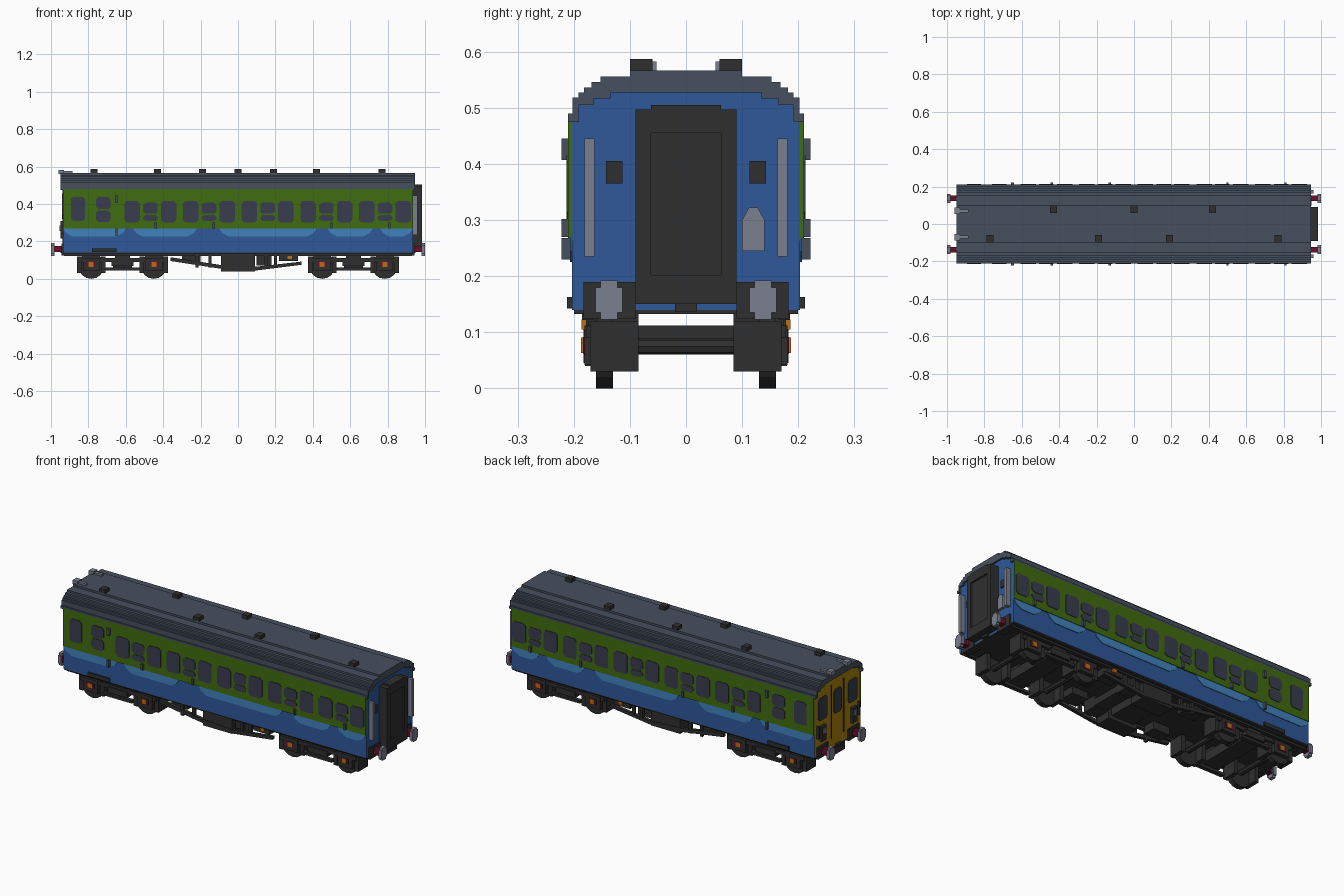
import bpy, bmesh
from mathutils import Vector, Matrix

cube = bpy.data.objects.get("Cube")
if cube:
    bpy.data.objects.remove(cube, do_unlink=True)


def material(name, r, g, b):
    m = bpy.data.materials.new(name)
    m.use_nodes = True
    col = [(c / 255 / 12.92 if c < 11 else ((c / 255 + 0.055) / 1.055) ** 2.4) for c in (r, g, b)] + [1]
    m.diffuse_color = col
    m.node_tree.nodes["Principled BSDF"].inputs["Base Color"].default_value = col
    return m


GREEN = material("leaf green", 64, 108, 16)
BLUE = material("deep blue", 46, 88, 154)
SKY = material("light blue", 64, 130, 190)
ROOF = material("roof slate", 70, 80, 94)
BLACK = material("underframe black", 47, 47, 47)
GREY = material("light grey", 122, 128, 142)
YELLOW = material("warning yellow", 172, 132, 14)
MAROON = material("maroon", 105, 14, 44)
ORANGE = material("orange", 184, 112, 20)
GLASS = material("dark glass", 56, 61, 78)


def box(x0, x1, y0, y1, z0, z1):
    """Box given by its limits."""
    def add(bm):
        size = Vector((x1 - x0, y1 - y0, z1 - z0))
        mid = Vector((x0 + x1, y0 + y1, z0 + z1)) / 2
        bmesh.ops.create_cube(bm, size=1, matrix=Matrix.Translation(mid) @ Matrix.Diagonal((*size, 1)))
    return add


def prism(pts, axis, a, b):
    """Outline extruded along x (points are y, z) or y (points are x, z)."""
    def add(bm):
        place = (lambda p, t: (t, p[0], p[1])) if axis == "x" else (lambda p, t: (p[0], t, p[1]))
        face = bm.faces.new([bm.verts.new(place(p, a)) for p in pts])
        ext = bmesh.ops.extrude_face_region(bm, geom=[face])
        move = Vector(place((0, 0), b - a))
        bmesh.ops.translate(bm, vec=move, verts=[v for v in ext["geom"] if isinstance(v, bmesh.types.BMVert)])
    return add


def disc(x, y0, y1, z, r, sides=16):
    def add(bm):
        mat = Matrix.Translation((x, (y0 + y1) / 2, z)) @ Matrix.Rotation(1.5708, 4, "X")
        bmesh.ops.create_cone(bm, cap_ends=True, segments=sides, radius1=r, radius2=r, depth=y1 - y0, matrix=mat)
    return add


def part(name, mat, shapes, mirror=False):
    bm = bmesh.new()
    for s in shapes:
        s(bm)
    bmesh.ops.recalc_face_normals(bm, faces=bm.faces)
    me = bpy.data.meshes.new(name)
    bm.to_mesh(me)
    bm.free()
    me.materials.append(mat)
    ob = bpy.data.objects.new(name, me)
    bpy.context.collection.objects.link(ob)
    if mirror:
        mod = ob.modifiers.new("both_sides", "MIRROR")
        mod.use_axis = (False, True, False)
        mod.use_mirror_merge = False
    return ob


def both(half):
    """Full outline from its +y half."""
    return half + [(-y, z) for y, z in reversed(half)]


def notched(u, z0, z1, w, n=0.012):
    """Rectangle with cut corners, centred on u."""
    h = w / 2
    return [(u - h, z0 + n), (u - h + n, z0), (u + h - n, z0), (u + h, z0 + n),
            (u + h, z1 - n), (u + h - n, z1), (u - h + n, z1), (u - h, z1 - n)]


# body, with a yellow cab end
arch = [(0.192, 0.475), (0.192, 0.505), (0.165, 0.505), (0.165, 0.517), (0.135, 0.517), (0.135, 0.527)]
body = part("body", BLUE, [prism(both([(0.203, 0.14), (0.203, 0.475)] + arch), "x", -0.935, 0.935)])
body.data.materials.append(YELLOW)
for f in body.data.polygons:
    if f.normal.x < -0.9:
        f.material_index = 1
part("side_panel", GREEN, [box(-0.935, 0.935, 0.19, 0.21, 0.268, 0.48)], True)
waves = [(-0.935, -0.6), (-0.56, -0.22), (-0.1, 0.42), (0.48, 0.72), (0.76, 0.935)]
part("wave_stripe", SKY, [prism([(a, 0.268), (a + 0.015, 0.245), (a + 0.05, 0.225), (b - 0.05, 0.225),
                                 (b - 0.015, 0.245), (b, 0.268)], "y", 0.2, 0.207) for a, b in waves], True)

# stepped roof with vents and horns
steps = [(0.21, 0.49), (0.202, 0.518), (0.192, 0.527), (0.182, 0.536), (0.168, 0.546), (0.152, 0.556), (0.1, 0.567)]
outer = [(0.21, 0.475)]
for y, z in steps:
    outer += [(y, outer[-1][1]), (y, z)]
ring = both(outer[1:]) + [(-y, z) for y, z in arch] + list(reversed(arch))
part("roof", ROOF, [prism(ring, "x", -0.95, 0.945)])
vents = [(-0.77, -1), (-0.43, 1), (-0.19, -1), (0, 1), (0.19, -1), (0.42, 1), (0.77, -1)]
part("roof_vent", BLACK, [box(x - 0.018, x + 0.018, s * 0.08 - 0.02, s * 0.08 + 0.02, 0.56, 0.587) for x, s in vents])
part("horn", GREY, [box(-0.94, -0.885, 0.062, 0.078, 0.56, 0.577), box(-0.96, -0.93, 0.053, 0.087, 0.56, 0.583)], True)

# side windows: five groups of three, the middle one split
wide, split = 0.083, 0.078
panes = [prism(notched(-0.855, 0.31, 0.437, 0.075), "y", 0.209, 0.213)]
for z0, z1 in ((0.305, 0.365), (0.372, 0.437)):
    panes.append(prism(notched(-0.72, z0, z1, split), "y", 0.209, 0.213))
for g in range(5):
    x = -0.566 + g * 0.3137
    for dx in (0, 0.195):
        panes.append(prism(notched(x + dx, 0.302, 0.415, wide), "y", 0.209, 0.213))
    for z0, z1 in ((0.308, 0.342), (0.348, 0.407)):
        panes.append(prism(notched(x + 0.0975, z0, z1, split), "y", 0.209, 0.213))
part("side_windows", GLASS, panes, True)

# door fittings and footsteps
part("door_handle", ROOF, [box(x - 0.006, x + 0.006, 0.2, 0.222, 0.27, 0.302) for x in (-0.44, -0.13, 0.5, 0.81)]
     + [box(-0.656, -0.644, 0.2, 0.222, 0.23, 0.268)], True)
part("door_light", ROOF, [box(-0.658, -0.642, 0.2, 0.222, 0.407, 0.445)], True)
part("footstep", BLACK, [box(-0.78, -0.65, 0.2, 0.212, 0.142, 0.163)], True)

# gangway end
part("gangway", BLACK, [prism(both([(0.09, 0.15), (0.09, 0.497), (0.06, 0.497), (0.06, 0.505)]), "x", 0.93, 0.975)])
part("gangway_frame", BLACK, [box(0.97, 0.985, 0.062, 0.09, 0.15, 0.497)], True)
part("gangway_rails", BLACK, [box(0.97, 0.985, -0.062, 0.062, 0.455, 0.505),
                              box(0.97, 0.985, -0.062, 0.062, 0.15, 0.202)])
part("end_handrail", GREY, [box(0.93, 0.96, 0.163, 0.181, 0.235, 0.445)], True)
part("end_lamp", BLACK, [box(0.93, 0.941, 0.113, 0.143, 0.365, 0.405)], True)
part("end_cabinet", GREY, [prism([(0.1, 0.245), (0.14, 0.245), (0.14, 0.3), (0.128, 0.322),
                                  (0.112, 0.322), (0.1, 0.3)], "x", 0.93, 0.95)])

# cab end
part("cab_windows", GLASS, [prism(notched(y, z0, 0.455, w), "x", -0.94, -0.934)
                            for y, z0, w in ((-0.132, 0.33, 0.078), (0, 0.32, 0.065), (0.132, 0.33, 0.078))])
part("cab_door_edge", BLACK, [box(-0.939, -0.93, 0.052, 0.056, 0.19, 0.49)], True)
part("cab_lamp", BLACK, [box(-0.95, -0.93, 0.115, 0.155, 0.215, 0.3)], True)
part("cab_lamp_lens", GREY, [box(-0.954, -0.945, 0.123, 0.147, 0.255, 0.285)], True)
part("cab_handrail", BLACK, [box(-0.95, -0.93, 0.176, 0.185, 0.24, 0.31)], True)

# buffers and headstocks on both ends
for name, s in (("gangway", 1), ("cab", -1)):
    def span(a, b, *rest):
        return box(min(s * a, s * b), max(s * a, s * b), *rest)
    part(name + "_headstock", BLACK, [span(0.9, 0.943, 0.09, 0.183, 0.125, 0.19)], True)
    part(name + "_buffer_shaft", MAROON, [span(0.93, 0.982, 0.122, 0.152, 0.143, 0.175)], True)
    part(name + "_buffer_head", GREY, [span(0.98, 1, 0.113, 0.161, 0.135, 0.18),
                                       span(0.98, 1, 0.122, 0.152, 0.123, 0.192)], True)
    part(name + "_coupling", BLACK, [span(0.93, 0.95, -0.02, 0.02, 0.137, 0.15)])

# underframe
part("floor_frame", BLACK, [box(-0.935, 0.935, -0.2, 0.2, 0.133, 0.141)])
part("sole_bar", BLACK, [box(-0.93, 0.93, 0.165, 0.185, 0.122, 0.136)], True)

# bogies
for name, c in (("cab", -0.6175), ("gangway", 0.6175)):
    axles = [c - 0.1675, c + 0.1675]
    part(name + "_bogie_wheels", BLACK, [disc(x, 0.13, 0.16, 0.07, 0.07) for x in axles], True)
    part(name + "_bogie_axles", BLACK, [disc(x, -0.14, 0.14, 0.075, 0.015, 8) for x in axles])
    part(name + "_bogie_frame", BLACK,
         [box(c - 0.235, c + 0.235, 0.16, 0.178, 0.09, 0.112), box(c - 0.09, c + 0.09, 0.16, 0.183, 0.045, 0.06),
          box(c - 0.06, c + 0.06, 0.155, 0.183, 0.068, 0.1), box(c - 0.04, c + 0.04, 0.085, 0.175, 0.09, 0.135)]
         + [box(x - 0.045, x + 0.045, 0.158, 0.181, 0.042, 0.112) for x in axles]
         + [box(x + d - 0.012, x + d + 0.012, 0.085, 0.17, 0.03, 0.12) for x in axles for d in (-0.065, 0.065)], True)
    part(name + "_bogie_bolster", BLACK, [box(c - 0.05, c + 0.05, -0.165, 0.165, 0.06, 0.112)])
    part(name + "_axle_box", MAROON, [box(x - 0.024, x + 0.024, 0.175, 0.184, 0.062, 0.092) for x in axles], True)
    part(name + "_axle_cap", ORANGE, [box(x - 0.013, x + 0.013, 0.18, 0.187, 0.063, 0.091) for x in axles], True)

# truss and equipment between the bogies
part("truss", BLACK, [prism([(-0.36, 0.115), (-0.36, 0.095), (-0.1, 0.055), (0.1, 0.045), (0.34, 0.075),
                             (0.34, 0.092), (0.1, 0.065), (-0.1, 0.075)], "y", 0.165, 0.183)]
     + [box(x - 0.008, x + 0.008, 0.165, 0.181, 0.06, 0.125) for x in (-0.22, -0.15, 0.15, 0.2)], True)
part("equipment_boxes", BLACK, [box(-0.09, 0.09, 0.085, 0.18, 0.04, 0.135), box(-0.3, -0.2, 0.09, 0.16, 0.09, 0.135),
                                box(0.1, 0.18, 0.085, 0.165, 0.07, 0.135), box(0.22, 0.32, 0.085, 0.178, 0.095, 0.135)], True)
part("engine", BLACK, [box(-0.07, 0.07, -0.09, 0.09, 0.06, 0.112), box(0.1, 0.18, -0.09, 0.09, 0.075, 0.112)])
part("fuel_cap", ORANGE, [box(0.265, 0.29, 0.17, 0.186, 0.105, 0.123)], True)
